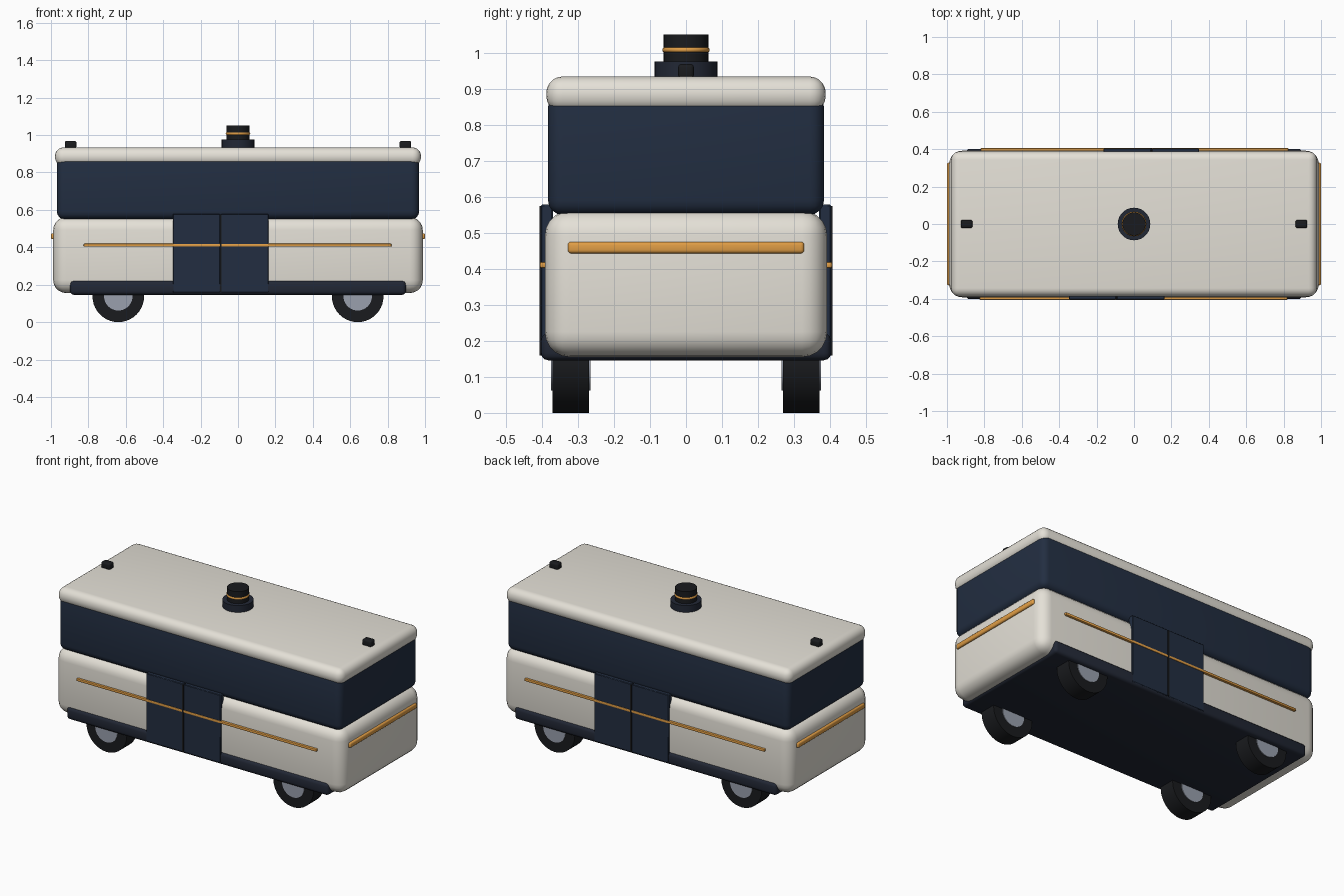
import bpy
from math import pi

if "Cube" in bpy.data.objects:
    bpy.data.objects.remove(bpy.data.objects["Cube"])


def material(name, r, g, b):
    m = bpy.data.materials.new(name)
    m.diffuse_color = (r, g, b, 1)
    m.use_nodes = True
    m.node_tree.nodes["Principled BSDF"].inputs["Base Color"].default_value = m.diffuse_color
    return m


CREAM = material("cream_paint", 0.78, 0.75, 0.68)
NAVY = material("navy_glass", 0.016, 0.027, 0.053)
DARK = material("dark_trim", 0.016, 0.021, 0.036)
BLACK = material("black_rubber", 0.010, 0.011, 0.013)
AMBER = material("amber_light", 0.75, 0.34, 0.06)
STEEL = material("steel", 0.32, 0.35, 0.42)


def finish(ob, name, mat, bevel, segments):
    ob.name = name
    ob.data.materials.append(mat)
    if bevel:
        mod = ob.modifiers.new("rounding", "BEVEL")
        mod.width = bevel
        mod.segments = segments
        mod.limit_method = "ANGLE"
        bpy.ops.object.modifier_apply(modifier=mod.name)
    bpy.ops.object.shade_smooth_by_angle(angle=pi / 5)
    return ob


def box(name, x, y, z, mat, bevel=0.0, segments=4):
    """Box from (min, max) ranges on each axis."""
    spans = (x, y, z)
    bpy.ops.mesh.primitive_cube_add(size=1, location=[(a + b) / 2 for a, b in spans])
    ob = bpy.context.object
    ob.scale = [b - a for a, b in spans]
    bpy.ops.object.transform_apply(location=False, rotation=False, scale=True)
    return finish(ob, name, mat, bevel, segments)


def cylinder(name, loc, radius, depth, mat, along_y=False, bevel=0.0):
    bpy.ops.mesh.primitive_cylinder_add(
        vertices=40, radius=radius, depth=depth, location=loc,
        rotation=(pi / 2 if along_y else 0, 0, 0))
    return finish(bpy.context.object, name, mat, bevel, 2)


# Main shell: lower body, window band, roof, skirt
box("lower_body", (-0.988, 0.988), (-0.392, 0.392), (0.155, 0.562), CREAM, 0.07, 5)
box("window_band", (-0.968, 0.968), (-0.383, 0.383), (0.55, 0.89), NAVY, 0.04)
box("roof", (-0.978, 0.978), (-0.388, 0.388), (0.835, 0.934), CREAM, 0.045, 5)
box("skirt", (-0.898, 0.898), (-0.402, 0.402), (0.146, 0.222), DARK, 0.02, 3)

# Side doors and light strips, the far side turned half a circle
for side, s in (("front", 1), ("back", -1)):
    def span(a, b):
        return tuple(sorted((a * s, b * s)))
    box(f"{side}_door_left", span(-0.348, -0.096), span(-0.403, -0.37), (0.158, 0.578), NAVY, 0.003, 1)
    box(f"{side}_door_right", span(-0.09, 0.163), span(-0.403, -0.37), (0.158, 0.578), NAVY, 0.003, 1)
    box(f"{side}_door_seam", span(-0.097, -0.089), span(-0.407, -0.38), (0.16, 0.574), BLACK)
    box(f"{side}_light_strip", span(-0.825, 0.82), span(-0.406, -0.388), (0.403, 0.419), AMBER, 0.004, 2)

for end, s in (("left", -1), ("right", 1)):
    # End light bars and roof cameras
    box(f"{end}_light_bar", tuple(sorted((0.97 * s, 1.0 * s))), (-0.328, 0.328), (0.443, 0.475), AMBER, 0.009, 3)
    box(f"{end}_roof_camera", (0.895 * s - 0.031, 0.895 * s + 0.031), (-0.022, 0.022), (0.928, 0.969), BLACK, 0.01, 3)
    # Wheels with hubs
    for row, t in (("front", -1), ("back", 1)):
        loc = (0.64 * s, 0.32 * t, 0.138)
        cylinder(f"{row}_{end}_tyre", loc, 0.138, 0.102, BLACK, True)
        cylinder(f"{row}_{end}_hub", loc, 0.076, 0.11, STEEL, True)

# Roof sensor turret
cylinder("sensor_base", (0, 0, 0.951), 0.087, 0.05, DARK)
cylinder("sensor_head", (0, 0, 1.011), 0.062, 0.08, BLACK)
bpy.ops.mesh.primitive_torus_add(major_radius=0.058, minor_radius=0.008, location=(0, 0, 1.008),
                                 major_segments=40, minor_segments=10)
finish(bpy.context.object, "sensor_ring", AMBER, 0, 0)
